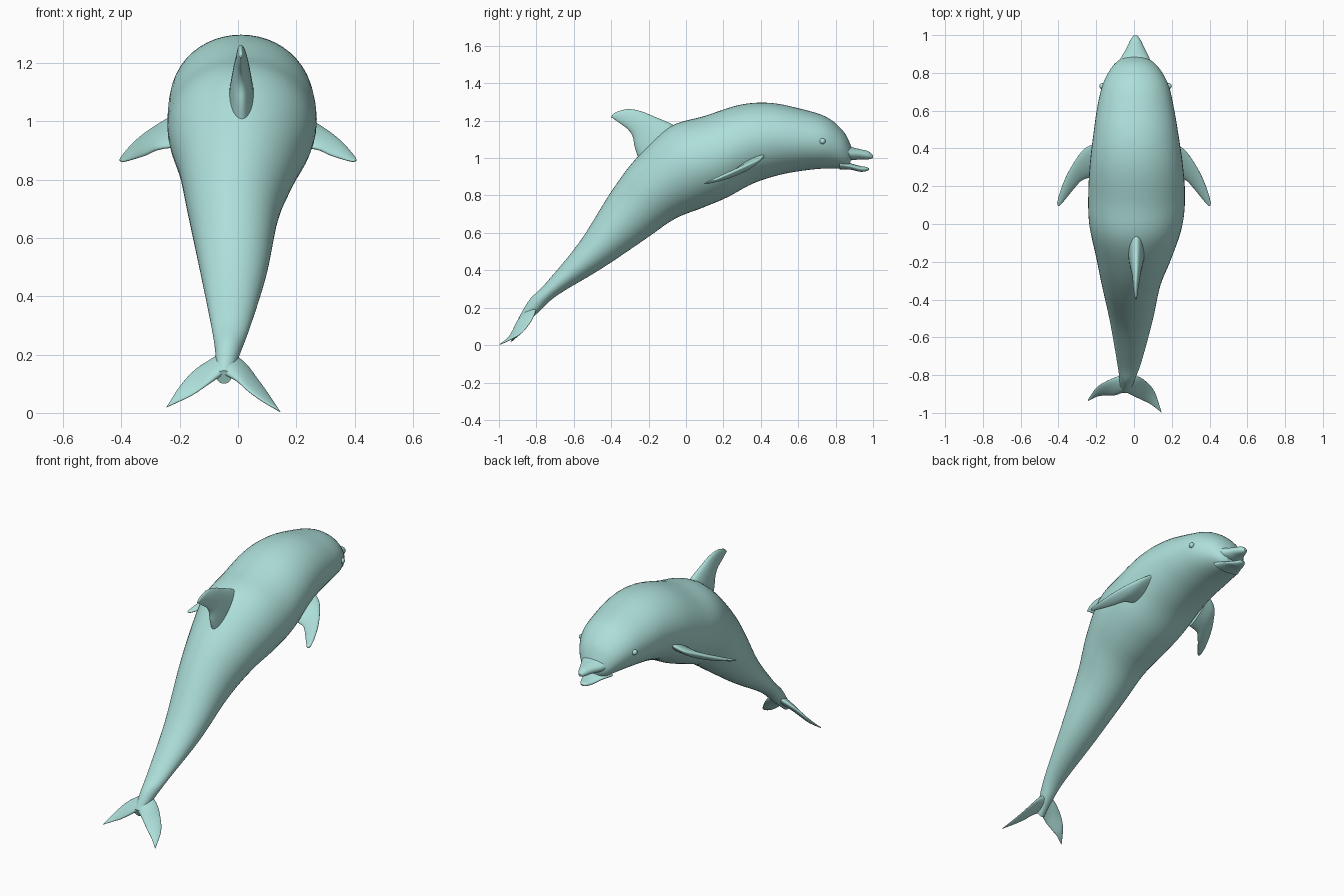
import bpy, bmesh, math
from mathutils import Vector

skin = bpy.data.materials.new("pale_teal_skin")
skin.diffuse_color = (0.42, 0.74, 0.70, 1)


def smooth_rows(rows, steps):
    """Catmull-Rom interpolation of numeric rows."""
    out = []
    for i in range(len(rows) - 1):
        a, b = rows[max(i - 1, 0)], rows[i]
        c, d = rows[i + 1], rows[min(i + 2, len(rows) - 1)]
        for s in range(steps):
            t = s / steps
            out.append([0.5 * (2 * q + (r - p) * t + (2 * p - 5 * q + 4 * r - u) * t * t
                               + (3 * q - p - 3 * r + u) * t ** 3)
                        for p, q, r, u in zip(a, b, c, d)])
    return out + [list(rows[-1])]


def loft(name, rows, normal, steps=4, sides=32):
    """Elliptic sections. Row = edge point, opposite edge point, half thickness."""
    normal = Vector(normal).normalized()
    bm = bmesh.new()
    rings = []
    for r in smooth_rows(rows, steps):
        p, q, w = Vector(r[0:3]), Vector(r[3:6]), r[6]
        rings.append([bm.verts.new((p + q) / 2 + (p - q) / 2 * math.cos(a) + normal * w * math.sin(a))
                      for a in (2 * math.pi * k / sides for k in range(sides))])
    for a, b in zip(rings, rings[1:]):
        for k in range(sides):
            n = (k + 1) % sides
            bm.faces.new((a[k], a[n], b[n], b[k]))
    bm.faces.new(rings[0])
    bm.faces.new(rings[-1])
    bmesh.ops.recalc_face_normals(bm, faces=bm.faces)
    for f in bm.faces:
        f.smooth = len(f.verts) == 4
    me = bpy.data.meshes.new(name)
    bm.to_mesh(me)
    bm.free()
    me.materials.append(skin)
    ob = bpy.data.objects.new(name, me)
    bpy.context.collection.objects.link(ob)
    return ob


def upright(sections):
    """Sections (top y, top z, bottom y, bottom z, centre x, half width) to loft rows."""
    return [(x, ty, tz, x, by, bz, w) for ty, tz, by, bz, x, w in sections]


# body, from tail stock to forehead
loft("body", upright([
    (-.895, .145, -.875, .10, -.048, .025),
    (-.835, .245, -.79, .175, -.035, .043),
    (-.755, .325, -.69, .265, -.025, .066),
    (-.57, .55, -.45, .41, -.015, .113),
    (-.40, .82, -.22, .565, -.015, .157),
    (-.265, 1.0, -.06, .675, 0, .202),
    (-.09, 1.165, .09, .735, .01, .247),
    (.10, 1.225, .22, .79, .014, .256),
    (.29, 1.285, .36, .865, .012, .245),
    (.45, 1.295, .50, .91, .01, .225),
    (.61, 1.264, .62, .932, .008, .203),
    (.75, 1.22, .72, .943, .008, .175),
    (.84, 1.145, .80, .945, .006, .130),
    (.88, 1.07, .85, .943, .004, .085),
    (.892, 1.025, .872, .955, .004, .045)]), (1, 0, 0), 5, 48)

# beak
loft("upper_jaw", upright([
    (.82, 1.10, .82, .99, .004, .100), (.88, 1.062, .88, .988, .006, .075),
    (.93, 1.048, .93, .993, .008, .048), (.975, 1.036, .975, .993, .008, .027),
    (.999, 1.015, .999, 1.0, .008, .008)]), (1, 0, 0))
loft("lower_jaw", upright([
    (.82, .99, .82, .94, .004, .090), (.88, .972, .88, .938, .006, .062),
    (.93, .958, .93, .927, .008, .040), (.965, .952, .965, .930, .008, .022),
    (.978, .945, .978, .938, .008, .007)]), (1, 0, 0))

# dorsal fin
loft("dorsal_fin", upright([
    (.03, 1.13, -.235, .95, .012, .052), (-.09, 1.188, -.272, 1.05, .012, .038),
    (-.17, 1.222, -.285, 1.115, .012, .029), (-.24, 1.25, -.312, 1.155, .012, .021),
    (-.31, 1.262, -.355, 1.187, .01, .014), (-.375, 1.245, -.39, 1.212, .01, .007),
    (-.398, 1.225, -.40, 1.218, .01, .003)]), (1, 0, 0))

# pectoral flippers, one row set mirrored
flipper = [(.19, .43, 1.035, .20, .25, .915, .024), (.26, .40, .997, .27, .235, .905, .020),
           (.315, .33, .962, .315, .19, .885, .016), (.36, .25, .925, .36, .135, .870, .012),
           (.393, .165, .888, .39, .10, .862, .007), (.407, .11, .868, .403, .095, .863, .003)]
for side, s in (("right", 1), ("left", -1)):
    loft(side + "_flipper", [(s * a, b, c, s * d, e, f, w) for a, b, c, d, e, f, w in flipper],
         (-.1 * s, -.5, .86))

# tail flukes, slightly twisted so each side differs
loft("left_fluke", [
    (-.035, -.80, .215, -.05, -.885, .135, .024), (-.09, -.81, .185, -.10, -.905, .10, .018),
    (-.15, -.835, .145, -.15, -.907, .065, .012), (-.20, -.868, .09, -.195, -.913, .042, .008),
    (-.24, -.925, .027, -.245, -.938, .019, .003)], (0, -.7, .7))
loft("right_fluke", [
    (-.035, -.80, .215, -.05, -.885, .135, .024), (.025, -.81, .17, -.005, -.908, .11, .018),
    (.07, -.84, .113, .04, -.93, .07, .012), (.11, -.89, .057, .09, -.955, .035, .008),
    (.14, -.978, .011, .145, -.997, .003, .003)], (0, -.7, .7))

# eyes
for side, s in (("right", 1), ("left", -1)):
    bpy.ops.mesh.primitive_uv_sphere_add(segments=16, ring_count=10, radius=.016,
                                         location=(.008 + s * .176, .73, 1.09))
    eye = bpy.context.object
    eye.name = side + "_eye"
    eye.data.materials.append(skin)
    bpy.ops.object.shade_smooth()
